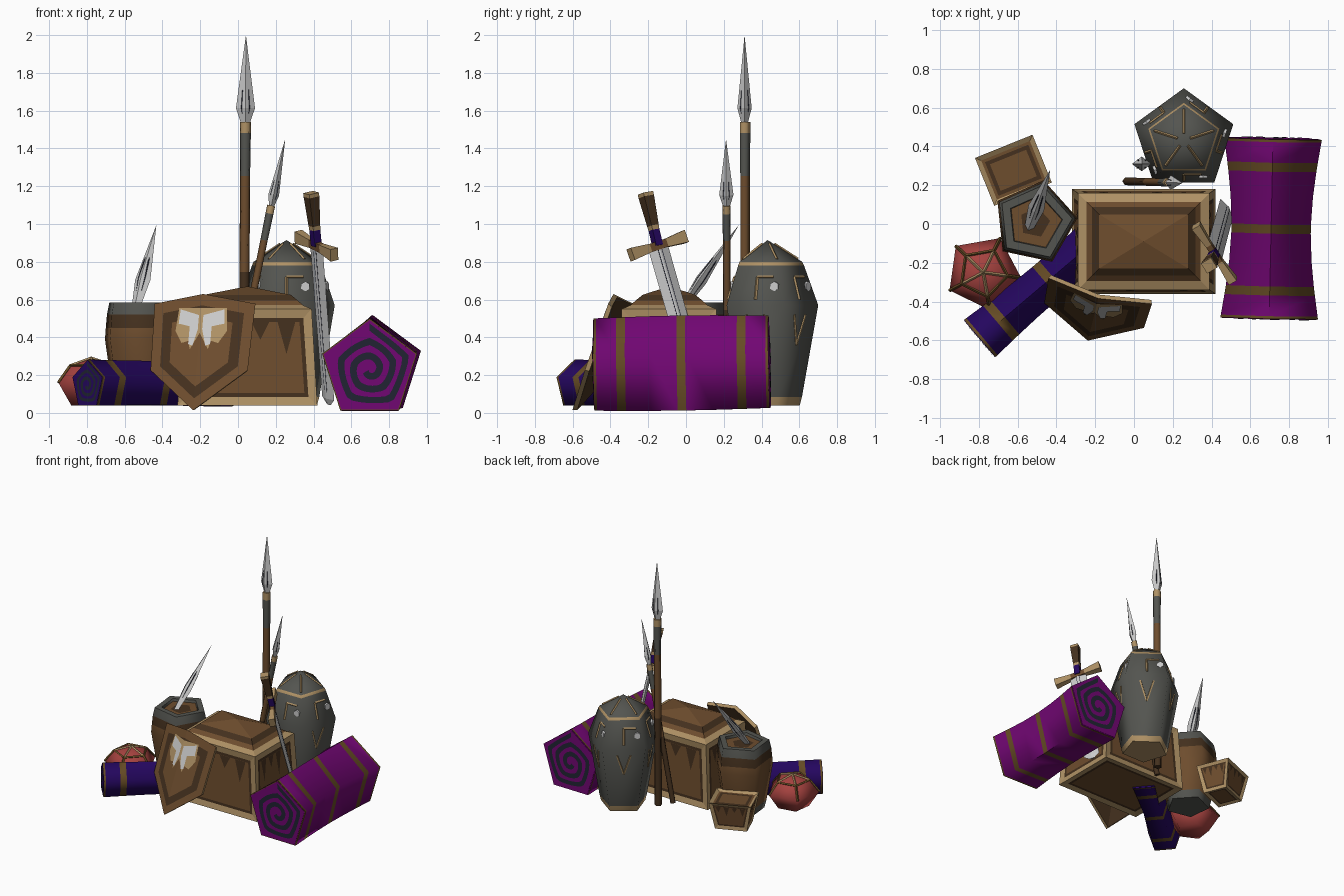
import bpy, bmesh
from math import sin, cos, pi, radians
from mathutils import Vector as V, Matrix

if "Cube" in bpy.data.objects:
    bpy.data.objects.remove(bpy.data.objects["Cube"])

COLOURS = {
    "tan": (0.43, 0.285, 0.13), "brown": (0.155, 0.074, 0.027), "dark_brown": (0.058, 0.03, 0.013),
    "grey": (0.088, 0.09, 0.08), "purple": (0.165, 0.002, 0.17), "blue": (0.018, 0.002, 0.115),
    "slate": (0.015, 0.017, 0.033), "red": (0.38, 0.055, 0.05), "steel": (0.6, 0.6, 0.6),
    "olive_brown": (0.13, 0.07, 0.018)}
MATS = {}
for key, rgb in COLOURS.items():
    m = bpy.data.materials.new(key)
    m.use_nodes = True
    m.diffuse_color = (*rgb, 1)
    m.node_tree.nodes["Principled BSDF"].inputs["Base Color"].default_value = (*rgb, 1)
    MATS[key] = m


def finish(name, bm, keys, smooth=False):
    me = bpy.data.meshes.new(name)
    bm.to_mesh(me)
    bm.free()
    for k in keys:
        me.materials.append(MATS[k])
    ob = bpy.data.objects.new(name, me)
    bpy.context.collection.objects.link(ob)
    if smooth:
        bpy.ops.object.select_all(action="DESELECT")
        ob.select_set(True)
        bpy.context.view_layer.objects.active = ob
        bpy.ops.object.shade_smooth_by_angle(angle=radians(75))


def frame(a, b, side=None):
    """Axis, side and up directions for a part running from a to b."""
    d = (V(b) - V(a)).normalized()
    if side is None:
        side = V((1, 0, 0)) if abs(d.z) > 0.999 else V((0, 0, 1)).cross(d)
    side = V(side)
    side = (side - d * side.dot(d)).normalized()
    return d, side, d.cross(side)


def lathe(name, a, b, rings, sides=5, turn=90, side=None, flat=1):
    """Many-sided body from a to b; ring = (position, radius, colour of next band[, width scale])."""
    a, b = V(a), V(b)
    d, s, u = frame(a, b, side)
    keys = list(dict.fromkeys(r[2] for r in rings))
    bm = bmesh.new()
    loops = []
    for ring in rings:
        wide = ring[3] if len(ring) > 3 else 1
        angles = [radians(turn) + 2 * pi * k / sides for k in range(sides)]
        loops.append([bm.verts.new(a + (b - a) * ring[0] + s * ring[1] * wide * cos(t)
                                   + u * ring[1] * flat * sin(t)) for t in angles])
    for lo, hi, ring in zip(loops, loops[1:], rings):
        for k in range(sides):
            n = (k + 1) % sides
            bm.faces.new((lo[k], lo[n], hi[n], hi[k])).material_index = keys.index(ring[2])
    bm.faces.new(loops[0][::-1]).material_index = keys.index(rings[0][2])
    bm.faces.new(loops[-1]).material_index = keys.index(rings[-1][2])
    bmesh.ops.remove_doubles(bm, verts=bm.verts, dist=1e-5)
    bmesh.ops.recalc_face_normals(bm, faces=bm.faces)
    finish(name, bm, keys, smooth=sides == 5)


def bar(name, p, q, r, key):
    lathe(name, p, q, [(0, r, key), (1, r, key)], sides=4)


def ring_point(c, z, r, turn, k):
    t = radians(turn + 72 * k)
    return V((c[0] + r * cos(t), c[1] + r * sin(t), z))


# Rolled rugs with bands and spiral ends
def spiral(name, centre, s, u, out, radius, wide):
    bm = bmesh.new()
    n, last = 96, None
    for i in range(n + 1):
        t = i * 10
        penta = cos(pi / 5) / cos(radians(t % 72 - 36))
        mid = radius * (0.83 - 0.75 * i / n)
        penta += (1 - penta) * (i / n) ** 0.7
        ang = radians(90 + t)
        pair = [bm.verts.new(centre + out * 0.004 + (s * wide * cos(ang) + u * sin(ang)) * penta * r)
                for r in (mid - radius * 0.07, mid + radius * 0.07)]
        if last:
            f = bm.faces.new((last[0], last[1], pair[1], pair[0]))
            f.normal_update()
            if f.normal.dot(out) < 0:
                f.normal_flip()
        last = pair
    finish(name, bm, ["slate"])


def roll(name, a, b, radius, key, wide, waist, swell):
    bands = [(0, "olive_brown"), (0.015, key), (0.13, "olive_brown"), (0.18, key), (0.32, key),
             (0.475, "olive_brown"), (0.525, key), (0.68, key), (0.82, "olive_brown"),
             (0.87, key), (0.985, "olive_brown"), (1, key)]
    lathe(name, a, b, [(t, radius * (1 + swell * sin(pi * t)), k, wide * (1 - waist * sin(pi * t)))
                       for t, k in bands])
    d, s, u = frame(a, b)
    for label, p, out in (("near", V(a), -d), ("far", V(b), d)):
        lathe(f"{name}_{label}_end", p, p + out * 0.003,
              [(0, radius * 0.97, key, wide), (1, radius * 0.97, key, wide)])
        spiral(f"{name}_{label}_spiral", p + out * 0.002, s, u, out, radius, wide)


roll("purple_rug", (0.697, -0.485, 0.23), (0.717, 0.44, 0.245), 0.27, "purple", 0.98, 0.21, 0.03)
roll("blue_rug", (-0.795, -0.59, 0.148), (-0.08, 0.015, 0.143), 0.135, "blue", 0.98, 0.12, -0.04)


# Chest and crate: framed panels on tapered boxes
def crate(name, centre, low, high, z0, z1, yaw, border, lid):
    bm = bmesh.new()
    bmesh.ops.create_cube(bm, size=2)
    rot = Matrix.Rotation(radians(yaw), 4, "Z")
    for v in bm.verts:
        half, z = (high, z1) if v.co.z > 0 else (low, z0)
        v.co = V((*centre, 0)) + rot @ V((v.co.x * half[0], v.co.y * half[1], z))
    bm.normal_update()
    top = max(bm.faces, key=lambda f: f.normal.z)
    walls = [f for f in bm.faces if f is not top]
    # raised lid or sunken top
    for width, depth, mat in ((1, 0.02 if lid else -0.015, 1), (0.6, lid * 0.25, 2), (0.8, lid * 0.3, 1)):
        bmesh.ops.inset_individual(bm, faces=[top], thickness=border * width, depth=depth)
        top.material_index = mat
    if lid:
        bmesh.ops.poke(bm, faces=[top], offset=lid * 0.45)
    # wall panels
    for width, depth, mat in ((1, -0.008, 2), (0.45, 0, 1)):
        bmesh.ops.inset_individual(bm, faces=walls, thickness=border * width, depth=depth)
        for f in walls:
            f.material_index = mat
    # dark drips hanging inside the wall panels
    bm.normal_update()
    for f in walls:
        if f.normal.z > -0.5:
            pts = sorted((v.co.copy() for v in f.verts), key=lambda p: -p.z)
            p, q = pts[0], pts[1]
            drop = (pts[2] + pts[3] - p - q) / 2
            lift = f.normal * 0.003
            normal = f.normal.copy()
            for i, size in enumerate((0.45, 0.25, 0.5, 0.3)):
                corners = (p.lerp(q, i / 4 + 0.04), p.lerp(q, i / 4 + 0.21),
                           p.lerp(q, i / 4 + 0.125) + drop * size)
                tri = bm.faces.new([bm.verts.new(c + lift) for c in corners])
                tri.material_index = 2
                tri.normal_update()
                if tri.normal.dot(normal) < 0:
                    tri.normal_flip()
    finish(name, bm, ["tan", "brown", "dark_brown"])


crate("chest", (0.05, -0.09), (0.37, 0.27), (0.34, 0.25), 0.04, 0.55, 0, 0.065, 0.1)
crate("small_crate", (-0.622, 0.277), (0.12, 0.095), (0.16, 0.133), 0.04, 0.26, 22, 0.035, 0)

# Tall grey jar
JAR = (0.257, 0.432)
lathe("jar", (*JAR, 0), (*JAR, 1),
      [(0.04, 0.17, "tan"), (0.085, 0.182, "grey"), (0.57, 0.268, "grey"), (0.78, 0.193, "tan"),
       (0.8, 0.183, "grey"), (0.915, 0, "grey")])


def jar_face(k, u, z):
    """Point on one wall of the jar, u to the side of its middle."""
    r = 0.182 + (z - 0.085) * 0.177 if z < 0.57 else 0.268 - (z - 0.57) * 0.357
    t = radians(54 + 72 * k)
    out, along = V((cos(t), sin(t), 0)), V((-sin(t), cos(t), 0))
    return V((*JAR, z)) + out * r * cos(pi / 5) + along * u, out


for k in range(5):
    bar(f"jar_top_line_{k}", ring_point(JAR, 0.815, 0.16, 90, k), ring_point(JAR, 0.895, 0.035, 90, k),
        0.007, "tan")
    marks = [((0, 0.72), (0.09, 0.72)), ((0, 0.72), (0, 0.6)),
             ((-0.05, 0.52), (0, 0.36)), ((0.05, 0.52), (0, 0.36))]
    for i, (p, q) in enumerate(marks):
        bar(f"jar_mark_{k}_{i}", jar_face(k, *p)[0], jar_face(k, *q)[0], 0.008, "tan")
    spot, out = jar_face(k, 0.1, 0.67)
    lathe(f"jar_spot_{k}", spot - out * 0.01, spot + out * 0.008,
          [(0, 0.026, "steel"), (1, 0.026, "steel")], sides=6)

# Brown barrel with grey rims
lathe("barrel", (-0.512, 0.008, 0), (-0.512, 0.008, 1),
      [(0.04, 0.16, "grey"), (0.1, 0.175, "brown"), (0.39, 0.222, "brown"), (0.45, 0.217, "dark_brown"),
       (0.52, 0.21, "grey"), (0.585, 0.195, "grey"), (0.585, 0.145, "grey"), (0.565, 0.14, "brown"),
       (0.565, 0.08, "dark_brown"), (0.566, 0.04, "dark_brown")], turn=6)

# Red pouch with trim
POUCH = (-0.777, -0.25)
lathe("pouch", (*POUCH, 0), (*POUCH, 1),
      [(0.04, 0.12, "red"), (0.16, 0.197, "red"), (0.25, 0.125, "red"), (0.29, 0, "red")], turn=-8)
for k in range(5):
    rim = ring_point(POUCH, 0.25, 0.125, -8, k)
    bar(f"pouch_rib_{k}", ring_point(POUCH, 0.16, 0.197, -8, k), rim, 0.009, "olive_brown")
    bar(f"pouch_top_rib_{k}", rim, V((*POUCH, 0.29)), 0.008, "tan")
    bar(f"pouch_rim_{k}", rim, ring_point(POUCH, 0.25, 0.125, -8, k + 1), 0.009, "olive_brown")


# Spears
def spear_head(name, a, b, r, belly=0.16):
    lathe(name, a, b, [(0, r * 0.5, "steel"), (belly, r, "steel"), (1, 0, "steel")],
          sides=4, turn=0, flat=0.75)
    # dark worn faces low on the head
    lathe(name + "_wear", a, b, [(belly * 0.6, r * 0.5, "slate"), (belly, r * 0.66, "slate"),
                                 (belly + 0.2, r * 0.5, "slate"), (belly + 0.4, 0, "slate")],
          sides=4, turn=45)


def spear(name, a, b, head, r):
    a, b = V(a), V(b)
    neck = 1 - head / (b - a).length
    lathe(name + "_shaft", a, b,
          [(0, r, "dark_brown"), (0.36, r, "brown"), (0.62, r, "grey"), (neck - 0.03, r * 1.1, "tan"),
           (neck, r * 1.1, "tan")])
    spear_head(name + "_head", a.lerp(b, neck), b, r * 1.8)


spear("tall_spear", (0.03, 0.31, 0.04), (0.042, 0.31, 2.0), 0.46, 0.028)
spear("short_spear", (-0.04, 0.22, 0.04), (0.25, 0.212, 1.45), 0.36, 0.021)
spear_head("barrel_spear_head", (-0.545, -0.03, 0.54), (-0.432, 0.28, 0.995), 0.043, 0.36)

# Sword leaning on the chest
GUARD, TIP, END = V((0.415, -0.15, 0.885)), V((0.48, 0.09, 0.045)), V((0.387, -0.215, 1.165))
ACROSS = V((0.2, -0.3, -0.1))
half = ACROSS.normalized() * 0.178
lathe("sword_blade", TIP, GUARD, [(0, 0.02, "steel"), (0.04, 0.06, "steel"), (1, 0.063, "steel")],
      sides=4, turn=0, side=ACROSS, flat=0.25)
lathe("sword_fuller", TIP, GUARD, [(0.08, 0.018, "slate"), (1, 0.019, "slate")],
      sides=4, turn=45, side=ACROSS)
lathe("sword_guard", GUARD - half, GUARD + half,
      [(0, 0.048, "tan"), (0.35, 0.032, "brown"), (0.65, 0.032, "tan"), (1, 0.048, "tan")],
      sides=4, turn=45, side=END - GUARD, flat=0.7)
lathe("sword_grip", GUARD, END,
      [(0, 0.03, "blue"), (0.3, 0.03, "tan"), (0.38, 0.032, "dark_brown"), (0.93, 0.043, "tan"),
       (1, 0.043, "tan")], sides=4, turn=45, side=ACROSS)

# Shield leaning on the chest, folded along its middle
yaw, lean = radians(14), radians(20)
ACR = V((cos(yaw), -sin(yaw), 0))
UP = V((sin(yaw), cos(yaw), 0)) * sin(lean) + V((0, 0, cos(lean)))
OUT = ACR.cross(UP)
OUTLINE = [(0, 0.32), (-0.275, 0.285), (-0.265, -0.09), (0, -0.335), (0.265, -0.09), (0.275, 0.285)]


def on_shield(u, v, lift=0):
    return V((-0.198, -0.44, 0.31)) + ACR * u + UP * v + OUT * (0.055 * (1 - abs(u) / 0.275) + lift)


bm = bmesh.new()
loops = [[bm.verts.new(on_shield(u * s, v * s, lift)) for u, v in OUTLINE]
         for s, lift in ((0.97, -0.025), (1, 0), (0.8, 0), (0.6, 0))]
for band in range(3):
    for k in range(6):
        n = (k + 1) % 6
        f = bm.faces.new((loops[band][k], loops[band][n], loops[band + 1][n], loops[band + 1][k]))
        f.material_index = (1, 0, 2)[band]
for lp, mat in ((loops[0], 2), (loops[3], 0)):
    for idx in ((0, 1, 2, 3), (0, 3, 4, 5)):
        bm.faces.new([lp[i] for i in idx]).material_index = mat
bmesh.ops.recalc_face_normals(bm, faces=bm.faces)
finish("shield", bm, ["brown", "tan", "dark_brown"])

# Winged shield emblem: pale wings and tail feathers over tan
BACK = [(0, 0.24), (0.13, 0.25), (0.14, 0.12), (0.1, 0.05), (0.06, 0.06), (0.05, 0.01), (0, 0.1)]
WING = [(0.012, 0.2), (0.12, 0.24), (0.125, 0.16), (0.06, 0.14), (0.06, 0.04), (0.035, 0.03), (0.012, 0.12)]
for name, key, outline, lift in (("emblem_backing", "tan", BACK, 0.003), ("emblem", "steel", WING, 0.006)):
    bm = bmesh.new()
    for sign in (1, -1):
        pts = [on_shield(sign * u, v, lift) for u, v in outline]
        bm.faces.new([bm.verts.new(p) for p in (pts[::-1] if sign > 0 else pts)])
    finish("shield_" + name, bm, [key])
